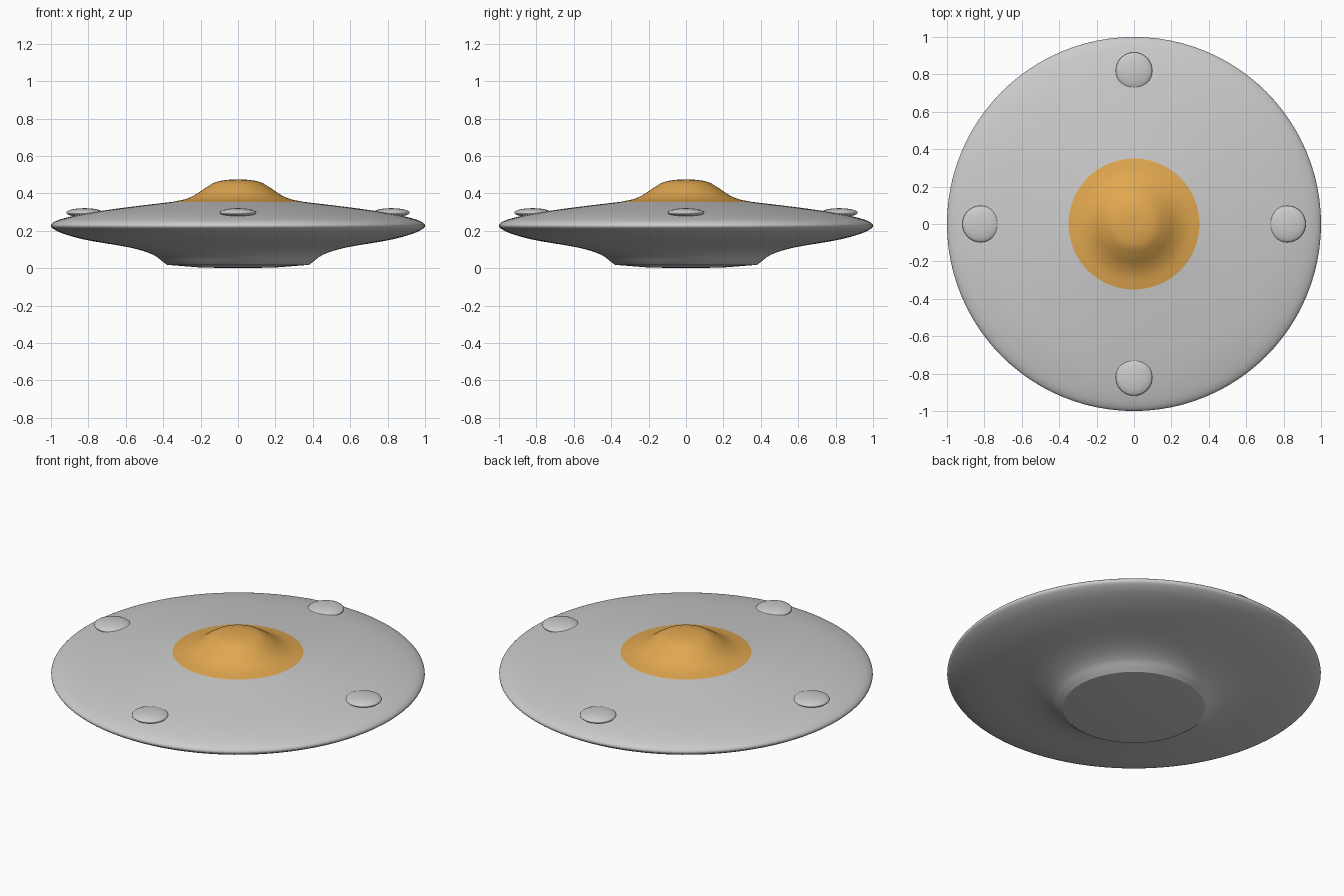
import bpy, bmesh, math
from mathutils import Vector

if "Cube" in bpy.data.objects:
    bpy.data.objects.remove(bpy.data.objects["Cube"])

SEGMENTS = 96


def smooth_path(pts, steps=5):
    """Catmull-Rom curve through (radius, height) points."""
    p = [Vector(q) for q in pts]
    p = [2 * p[0] - p[1]] + p + [2 * p[-1] - p[-2]]
    out = []
    for a, b, c, d in zip(p, p[1:], p[2:], p[3:]):
        for i in range(steps):
            t = i / steps
            out.append(0.5 * (2 * b + (c - a) * t + (2 * a - 5 * b + 4 * c - d) * t**2
                              + (3 * b - a - 3 * c + d) * t**3))
    return out + [p[-2]]


def shade(obj):
    bpy.ops.object.select_all(action='DESELECT')
    obj.select_set(True)
    bpy.context.view_layer.objects.active = obj
    bpy.ops.object.shade_smooth_by_angle(angle=math.radians(32))


def lathe(name, path):
    """Spin a profile once around the z axis."""
    bm = bmesh.new()
    verts = [bm.verts.new((max(q[0], 0), 0, q[1])) for q in path]
    edges = [bm.edges.new(e) for e in zip(verts, verts[1:])]
    bmesh.ops.spin(bm, geom=verts + edges, cent=(0, 0, 0), axis=(0, 0, 1),
                   angle=math.tau, steps=SEGMENTS)
    bmesh.ops.remove_doubles(bm, verts=bm.verts, dist=1e-5)
    bmesh.ops.recalc_face_normals(bm, faces=bm.faces)
    # an open shell still has to face upward/outward
    top = max(bm.faces, key=lambda f: f.calc_center_median().z)
    if top.normal.z < 0:
        bmesh.ops.reverse_faces(bm, faces=bm.faces)
    mesh = bpy.data.meshes.new(name)
    bm.to_mesh(mesh)
    bm.free()
    obj = bpy.data.objects.new(name, mesh)
    bpy.context.collection.objects.link(obj)
    shade(obj)
    return obj


# saucer hull: shallow base plate, flared underside, rounded rim, sloping top
base = [(0, 0), (0.2, 0.004), (0.38, 0.018)]
shell = smooth_path([(0.38, 0.018), (0.405, 0.037), (0.44, 0.064), (0.5, 0.09),
                     (0.6, 0.115), (0.8, 0.149), (0.92, 0.18), (0.98, 0.206),
                     (1.0, 0.227), (0.98, 0.249), (0.92, 0.27), (0.8, 0.296),
                     (0.6, 0.325), (0.35, 0.355)])
lathe("hull", base + shell)

# amber cockpit dome, flaring into the hull
dome = lathe("dome", smooth_path([(0.35, 0.355), (0.28, 0.37), (0.225, 0.395),
                                  (0.17, 0.432), (0.12, 0.46), (0.06, 0.472), (0, 0.474)]))
amber = bpy.data.materials.new("amber")
amber.diffuse_color = (0.75, 0.39, 0.08, 1)
amber.use_nodes = True
amber.node_tree.nodes["Principled BSDF"].inputs["Base Color"].default_value = amber.diffuse_color
dome.data.materials.append(amber)

# four flattened lamps around the rim
for i, side in enumerate(("right", "back", "left", "front")):
    a = i * math.pi / 2
    bpy.ops.mesh.primitive_uv_sphere_add(
        segments=32, ring_count=16, radius=1,
        location=(0.82 * math.cos(a), 0.82 * math.sin(a), 0.297))
    lamp = bpy.context.object
    lamp.name = side + "_lamp"
    lamp.scale = (0.098, 0.098, 0.024)
    shade(lamp)
